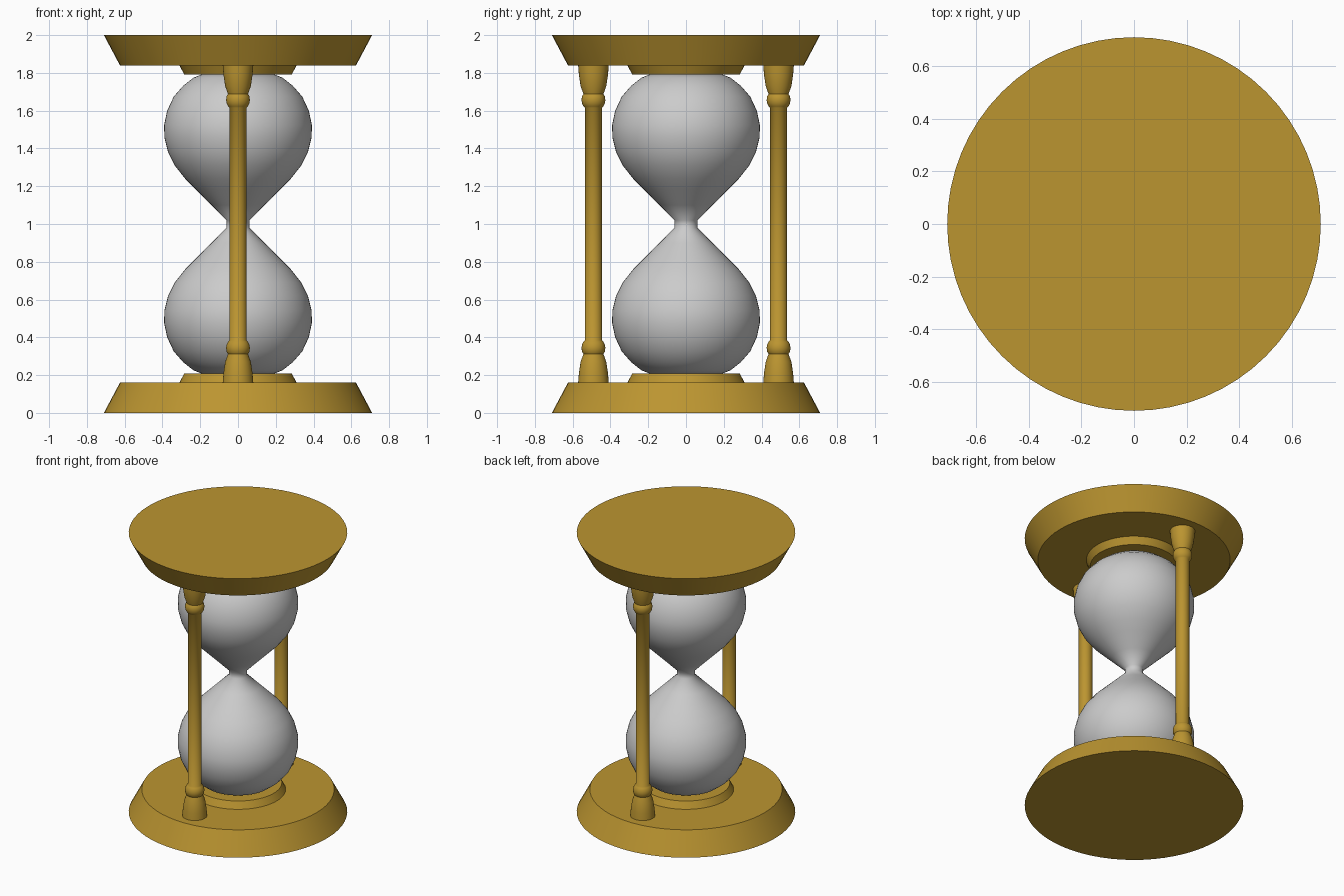
import bpy, bmesh, math

if "Cube" in bpy.data.objects:
    bpy.data.objects.remove(bpy.data.objects["Cube"])

wood = bpy.data.materials.new("wood")
wood.diffuse_color = (0.50, 0.30, 0.03, 1)
wood.use_nodes = True
wood.node_tree.nodes["Principled BSDF"].inputs["Base Color"].default_value = wood.diffuse_color


def lathe(name, profile, segments=64, loc=(0, 0, 0), mat=None, angle=35):
    """Revolve (radius, z) points, listed bottom to top, and cap both ends."""
    bm = bmesh.new()
    rings = []
    for r, z in profile:
        rings.append([bm.verts.new((r * math.cos(2 * math.pi * i / segments),
                                    r * math.sin(2 * math.pi * i / segments), z))
                      for i in range(segments)])
    for a, b in zip(rings, rings[1:]):
        for i in range(segments):
            j = (i + 1) % segments
            bm.faces.new((a[i], a[j], b[j], b[i]))
    bm.faces.new(rings[0][::-1])
    bm.faces.new(rings[-1])
    bmesh.ops.recalc_face_normals(bm, faces=bm.faces)
    me = bpy.data.meshes.new(name)
    bm.to_mesh(me)
    bm.free()
    ob = bpy.data.objects.new(name, me)
    ob.location = loc
    bpy.context.collection.objects.link(ob)
    if mat:
        me.materials.append(mat)
    bpy.ops.object.select_all(action='DESELECT')
    ob.select_set(True)
    bpy.context.view_layer.objects.active = ob
    bpy.ops.object.shade_smooth_by_angle(angle=math.radians(angle))
    return ob


def flip(profile):
    """Mirror a profile about mid height z = 1."""
    return [(r, 2 - z) for r, z in reversed(profile)]


# end plates and the collars that hold the glass
plate = [(0.71, 0), (0.625, 0.16)]
collar = [(0.31, 0.16), (0.285, 0.208)]
lathe("base_plate", plate, mat=wood)
lathe("top_plate", flip(plate), mat=wood)
lathe("lower_collar", collar, mat=wood)
lathe("upper_collar", flip(collar), mat=wood)

# glass: two bulbs joined by a narrow neck
bulb = [(0.19, 0.207), (0.235, 0.225), (0.29, 0.268), (0.34, 0.325),
        (0.375, 0.40), (0.391, 0.475), (0.39, 0.54), (0.37, 0.62),
        (0.335, 0.69), (0.28, 0.76), (0.225, 0.815), (0.14, 0.90),
        (0.06, 0.98)]
lathe("glass_bulbs", bulb + flip(bulb), angle=50)

# turned posts, front and back
foot = [(0.081, 0.16), (0.077, 0.21), (0.068, 0.27), (0.053, 0.312),
        (0.061, 0.325), (0.063, 0.345), (0.06, 0.362), (0.052, 0.378),
        (0.045, 0.385)]
for name, y in (("front_post", -0.49), ("back_post", 0.49)):
    lathe(name, foot + flip(foot), 32, (0, y, 0), wood, 50)
